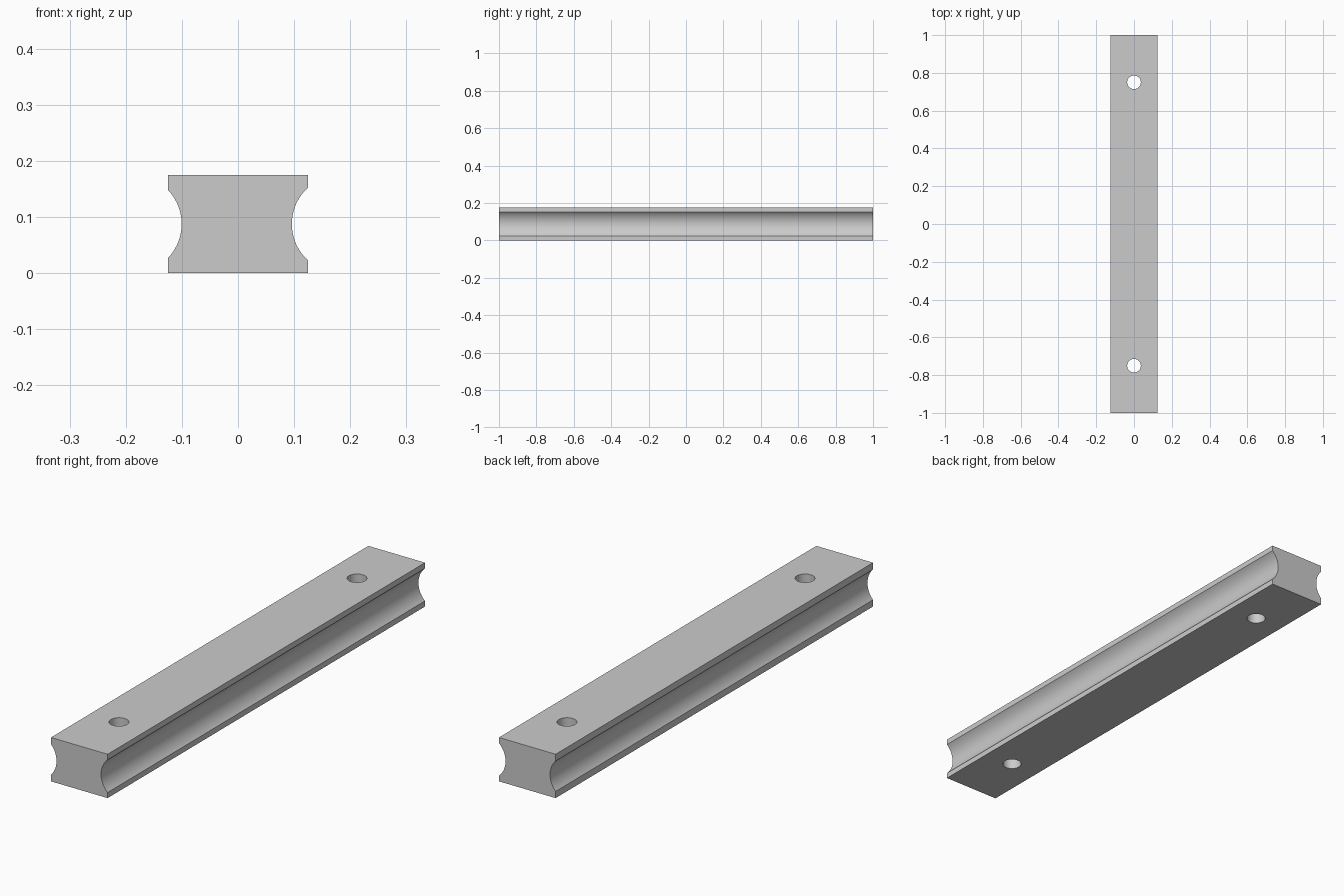
import bpy, bmesh, math

HALF_W, HEIGHT, HALF_L = 0.125, 0.175, 1.0
GROOVE_R = 0.0875
HOLE_R, HOLE_Y = 0.036, 0.75

cube = bpy.data.objects.get("Cube")
if cube:
    bpy.data.objects.remove(cube, do_unlink=True)

steel = bpy.data.materials.new("grey steel")
steel.use_nodes = True
grey = (0.6, 0.6, 0.6, 1)
steel.diffuse_color = grey
steel.node_tree.nodes["Principled BSDF"].inputs["Base Color"].default_value = grey


def groove(side, waist, steps=24):
    """Concave arc from bottom to top on one side of the section."""
    centre = waist + GROOVE_R
    limit = math.acos((centre - HALF_W) / GROOVE_R)
    angles = [limit * (2 * i / steps - 1) for i in range(steps + 1)]
    return [(side * (centre - GROOVE_R * math.cos(a)),
             HEIGHT / 2 + GROOVE_R * math.sin(a)) for a in angles]


# Rail: section with a groove on each side, extruded along its length
section = [(-HALF_W, 0), (HALF_W, 0)] + groove(1, 0.096)
section += [(HALF_W, HEIGHT), (-HALF_W, HEIGHT)] + groove(-1, 0.1005)[::-1]
bm = bmesh.new()
face = bm.faces.new([bm.verts.new((x, -HALF_L, z)) for x, z in section])
ext = bmesh.ops.extrude_face_region(bm, geom=[face])
bmesh.ops.translate(bm, vec=(0, 2 * HALF_L, 0),
                    verts=[v for v in ext["geom"] if isinstance(v, bmesh.types.BMVert)])
bmesh.ops.recalc_face_normals(bm, faces=bm.faces)
mesh = bpy.data.meshes.new("guide_rail")
bm.to_mesh(mesh)
bm.free()
mesh.materials.append(steel)
rail = bpy.data.objects.new("guide_rail", mesh)
bpy.context.collection.objects.link(rail)

# Mounting holes drilled right through
for y in (-HOLE_Y, HOLE_Y):
    bpy.ops.mesh.primitive_cylinder_add(vertices=48, radius=HOLE_R, depth=HEIGHT * 2,
                                        location=(0, y, HEIGHT / 2))
    drill = bpy.context.object
    drill.name = "hole_cutter"
    drill.hide_render = True
    drill.data.materials.append(steel)
    cut = rail.modifiers.new("hole", "BOOLEAN")
    cut.operation = "DIFFERENCE"
    cut.solver = "EXACT"
    cut.object = drill
    bpy.ops.object.select_all(action="DESELECT")
    rail.select_set(True)
    bpy.context.view_layer.objects.active = rail
    bpy.ops.object.modifier_apply(modifier=cut.name)
    bpy.data.objects.remove(drill, do_unlink=True)

bpy.ops.object.shade_smooth_by_angle(angle=math.radians(30))
